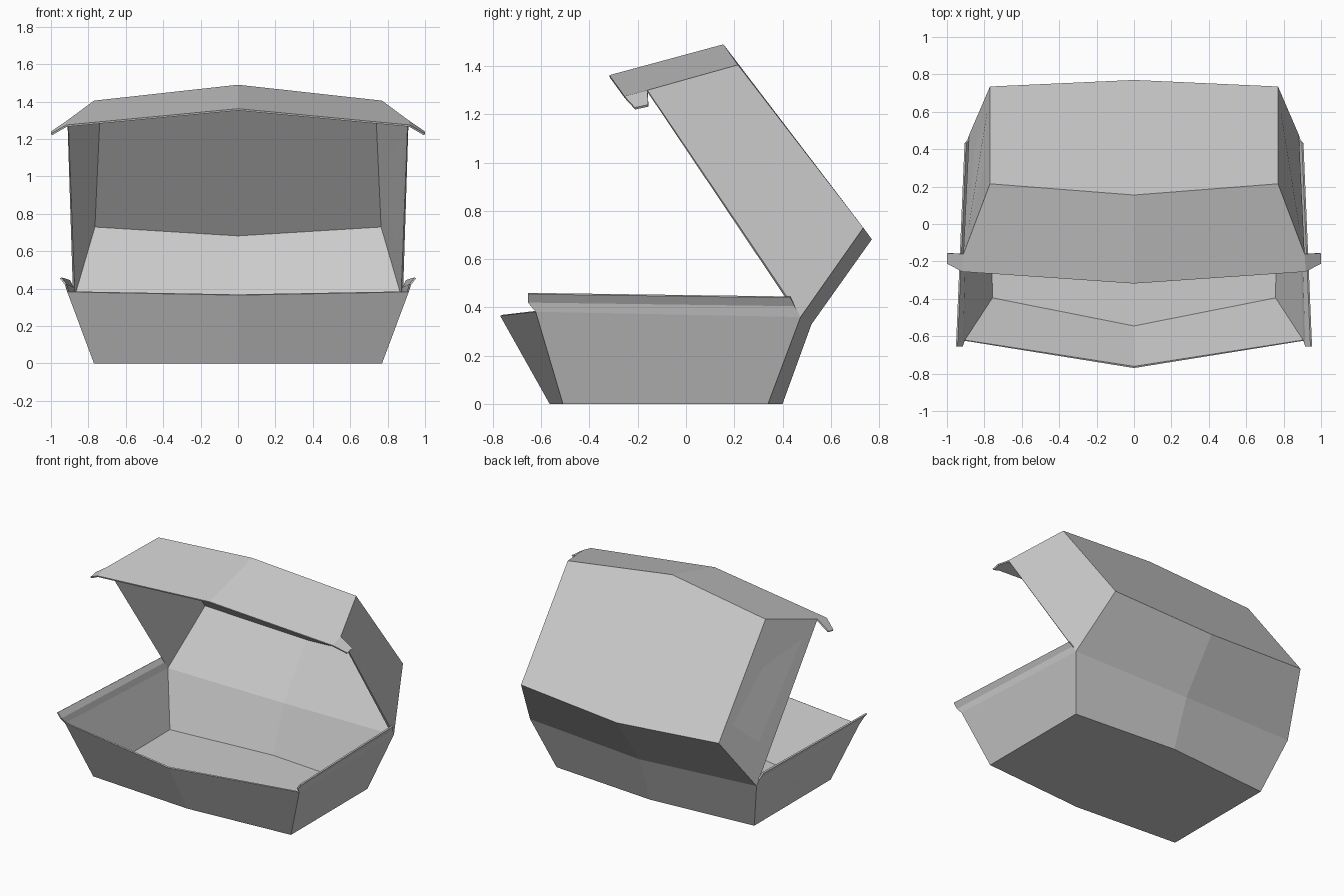
import bpy, bmesh
from mathutils import Vector

if "Cube" in bpy.data.objects:
    bpy.data.objects.remove(bpy.data.objects["Cube"])

WALL = 0.01


def shell(name, pts, faces, inner):
    """Right half of a thin folded-card shell: outer skin, inner skin, rim; mirrored in x.
    Inner points follow the vertex normals unless given in `inner`."""
    bm = bmesh.new()
    keys = list(pts)
    out = {k: bm.verts.new(pts[k]) for k in keys}
    outer = [bm.faces.new([out[k] for k in f.split()]) for f in faces]
    bm.normal_update()
    ins = {}
    for k in keys:
        n = out[k].normal.copy()
        if abs(pts[k][0]) < 1e-6:
            n.x = 0
            n.normalize()
        ins[k] = bm.verts.new(inner.get(k, Vector(pts[k]) - n * WALL))
    twin = {out[k]: ins[k] for k in keys}
    hinge = {out["hinge"], out["hinge_mid"]}
    rim = []
    for f in outer:
        for lp in f.loops:
            a, b = lp.vert, lp.link_loop_next.vert
            on_centre = abs(a.co.x) < 1e-6 and abs(b.co.x) < 1e-6
            if lp.edge.is_boundary and not on_centre and {a, b} != hinge:
                rim.append((b, a))
    for f in outer:
        bm.faces.new([twin[v] for v in reversed(f.verts[:])])
    for b, a in rim:
        bm.faces.new((b, a, twin[a], twin[b]))
    me = bpy.data.meshes.new(name)
    bm.to_mesh(me)
    bm.free()
    ob = bpy.data.objects.new(name, me)
    bpy.context.collection.objects.link(ob)
    m = ob.modifiers.new("mirror", 'MIRROR')
    m.use_clip = True
    m.merge_threshold = 0.0005
    return ob


# fold line shared by tray and lid
hinge = {"hinge": (0.882, 0.475, 0.36), "hinge_mid": (0, 0.52, 0.33)}
hinge_in = {"hinge": (0.872, 0.465, 0.362), "hinge_mid": (0, 0.509, 0.332)}

# tray: floor, front, back, side walls and the flared side flange
tray = {
    "ff": (0.77, -0.51, 0), "ffm": (0, -0.565, 0),
    "fb": (0.77, 0.34, 0), "fbm": (0, 0.40, 0),
    "rf": (0.913, -0.623, 0.382), "rfm": (0, -0.77, 0.365),
    "lf": (0.925, -0.655, 0.42), "lb": (0.89, 0.45, 0.405),
    "tf": (0.952, -0.655, 0.455), "tb": (0.906, 0.432, 0.44),
    **hinge}
shell("tray", tray, [
    "ffm fbm fb ff",
    "ffm ff rf rfm",
    "fb fbm hinge_mid hinge",
    "ff fb hinge rf",
    "rf hinge lb lf",
    "lf lb tb tf",
], {**hinge_in, "ff": (0.757, -0.395, 0.01), "ffm": (0, -0.545, 0.01)})

# lid: back strip, top panel, front panel, side wall and locking tab
lid = {
    "b": (0.77, 0.735, 0.73), "bm": (0, 0.77, 0.682),
    "t": (0.77, 0.215, 1.405), "tm": (0, 0.155, 1.49),
    "e": (0.912, -0.16, 1.30),
    "f": (0.918, -0.255, 1.275), "fm": (0, -0.318, 1.362),
    "tab_f": (1.0, -0.212, 1.228), "tab_b": (1.0, -0.157, 1.24),
    **hinge}
shell("lid", lid, [
    "hinge hinge_mid bm b",
    "b bm tm t",
    "t tm fm f e",
    "hinge b t e",
    "e f tab_f tab_b",
], {**hinge_in, "t": (0.735, 0.21, 1.392)})
